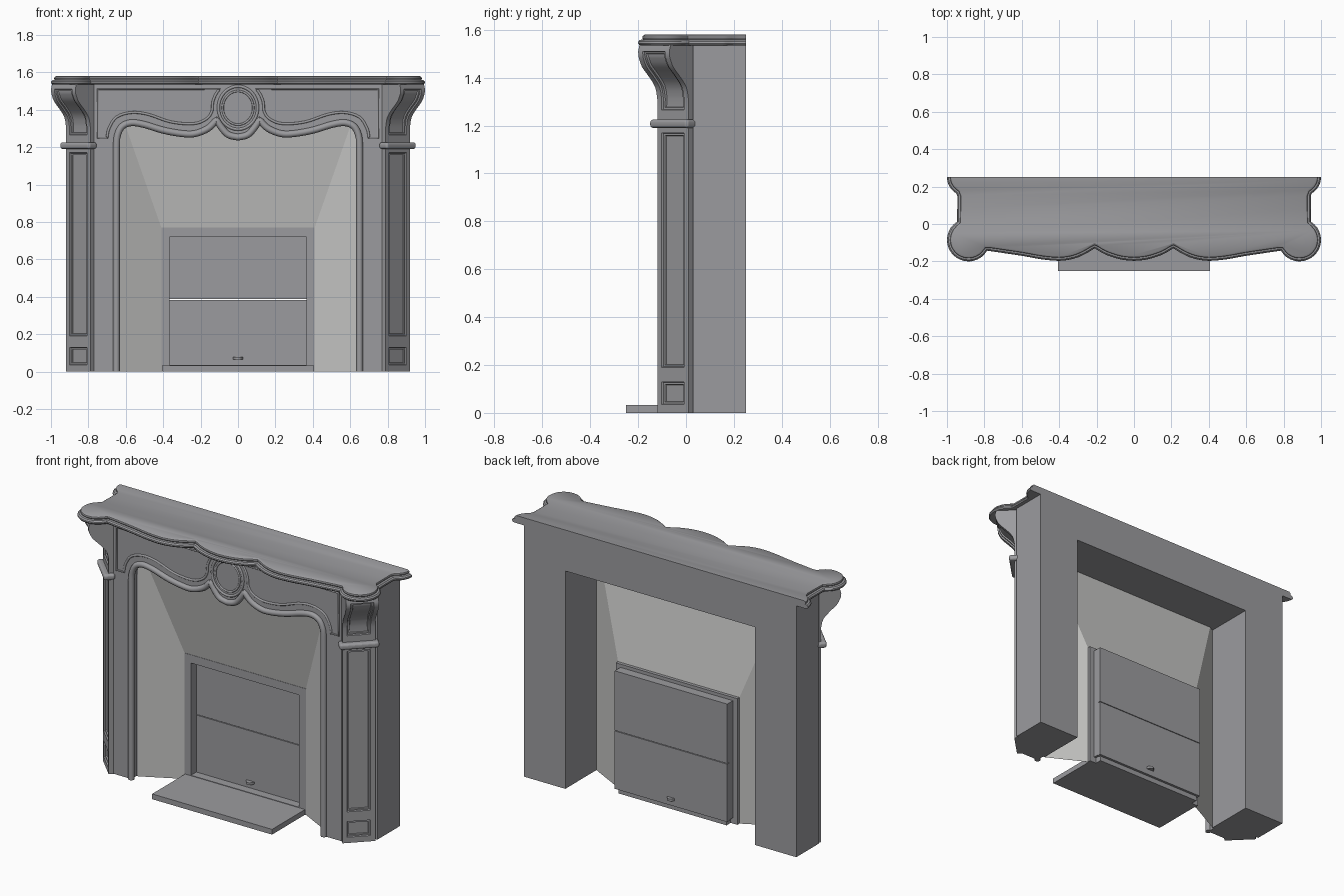
import bpy, bmesh, math
from mathutils import Vector

if "Cube" in bpy.data.objects:
    bpy.data.objects.remove(bpy.data.objects["Cube"])

def material(name, col):
    m = bpy.data.materials.new(name)
    m.diffuse_color = (*col, 1)
    m.use_nodes = True
    m.node_tree.nodes["Principled BSDF"].inputs["Base Color"].default_value = m.diffuse_color
    return m

STONE = material("grey_stone", (0.33, 0.33, 0.345))
PALE = material("pale_panel", (0.56, 0.56, 0.55))
R2 = math.sqrt(0.5)

def finish(name, bm, mat, smooth=False):
    bmesh.ops.recalc_face_normals(bm, faces=bm.faces)
    me = bpy.data.meshes.new(name)
    bm.to_mesh(me)
    bm.free()
    me.materials.append(mat)
    ob = bpy.data.objects.new(name, me)
    bpy.context.collection.objects.link(ob)
    if smooth:
        bpy.ops.object.select_all(action='DESELECT')
        ob.select_set(True)
        bpy.context.view_layer.objects.active = ob
        bpy.ops.object.shade_smooth_by_angle(angle=math.radians(35))
    return ob

def prism(name, pts, vec, mat=STONE):
    """Extrude a flat 3D polygon along vec."""
    bm = bmesh.new()
    f = bm.faces.new([bm.verts.new(p) for p in pts])
    r = bmesh.ops.extrude_face_region(bm, geom=[f], use_keep_orig=True)
    bmesh.ops.translate(bm, vec=vec, verts=[v for v in r['geom'] if isinstance(v, bmesh.types.BMVert)])
    return finish(name, bm, mat)

def box(name, x0, x1, y0, y1, z0, z1, mat=STONE):
    return prism(name, [(x0, y0, z0), (x1, y0, z0), (x1, y1, z0), (x0, y1, z0)], (0, 0, z1 - z0), mat)

def spline(p, n=5):
    """Catmull-Rom samples through 2D points."""
    q = [p[0]] + list(p) + [p[-1]]
    out = []
    for i in range(1, len(q) - 2):
        a, b, c, d = (Vector(v) for v in q[i - 1:i + 3])
        for k in range(n):
            t = k / n
            out.append(tuple(0.5 * (2 * b + (c - a) * t + (2 * a - 5 * b + 4 * c - d) * t * t
                                    + (3 * b - a - 3 * c + d) * t ** 3)))
    return out + [tuple(p[-1])]

def bead(name, pts, y, r, closed=False):
    """Round moulding along an x-z path, converted to a mesh."""
    cu = bpy.data.curves.new(name, 'CURVE')
    cu.dimensions = '3D'
    cu.bevel_depth, cu.bevel_resolution, cu.use_fill_caps = r, 3, True
    sp = cu.splines.new('POLY')
    sp.points.add(len(pts) - 1)
    for p, (x, z) in zip(sp.points, pts):
        p.co = (x, y, z, 1)
    sp.use_cyclic_u = closed
    cu.materials.append(STONE)
    ob = bpy.data.objects.new(name, cu)
    bpy.context.collection.objects.link(ob)
    bpy.ops.object.select_all(action='DESELECT')
    ob.select_set(True)
    bpy.context.view_layer.objects.active = ob
    bpy.ops.object.convert(target='MESH')
    bpy.ops.object.shade_smooth_by_angle(angle=math.radians(40))

def corner(side, s, d, z):
    """Point on the 45 degree corner: s along the face, d outwards."""
    return (side * (0.855 + (s + d) * R2), -0.055 + (s - d) * R2, z)

def corner_part(name, side, profile, panels, smooth=False):
    """Sweep a (d, z) profile across the corner face and sink its panels."""
    bm = bmesh.new()
    cuts = [-0.092, -0.066, 0.066, 0.092]
    g = [[bm.verts.new(corner(side, s, d, z)) for s in cuts] for d, z in profile]
    back = [[bm.verts.new(corner(side, s, -0.05, z)) for s in (cuts[0], cuts[-1])] for _, z in profile]
    sunk = []
    for j in range(len(profile) - 1):
        for i in range(3):
            f = bm.faces.new((g[j][i], g[j][i + 1], g[j + 1][i + 1], g[j + 1][i]))
            if i == 1 and j in panels:
                sunk.append(f)
        for i, k in ((0, 0), (3, 1)):
            bm.faces.new((g[j][i], g[j + 1][i], back[j + 1][k], back[j][k]))
        bm.faces.new((*back[j], *reversed(back[j + 1])))
    for j in (0, -1):
        bm.faces.new((*g[j], back[j][1], back[j][0]))
    bmesh.ops.recalc_face_normals(bm, faces=bm.faces)
    bmesh.ops.inset_region(bm, faces=sunk, thickness=0.003, depth=-0.008, use_even_offset=True)
    bmesh.ops.inset_region(bm, faces=sunk, thickness=0.011, depth=0)
    bmesh.ops.inset_region(bm, faces=sunk, thickness=0.003, depth=-0.008)
    finish(name, bm, STONE, smooth)

# Wavy arch: right half of the opening, mirrored
arch_r = [(0.65, 0)] + spline([(0.65, 1.2), (0.645, 1.26), (0.62, 1.31), (0.57, 1.33), (0.5, 1.32), (0.4, 1.29),
                               (0.3, 1.272), (0.23, 1.272), (0.16, 1.30), (0.115, 1.345)])
arch_r += spline([(0.115, 1.345), (0.085, 1.30), (0.05, 1.265), (0, 1.253)])[1:]
arch = arch_r + [(-x, z) for x, z in reversed(arch_r[:-1])]
bead("arch_moulding", arch, -0.10, 0.018)
face = arch + [(-0.77, 0), (-0.77, 1.54), (0.77, 1.54), (0.77, 0)]
prism("fascia", [(x, -0.10, z) for x, z in face], (0, 0.05, 0))

# Surround body behind the fascia
box("lintel", -0.64, 0.64, -0.05, 0.25, 1.33, 1.54)
leg = [(0.64, 0.25), (0.92, 0.25), (0.92, 0.03), (0.90, 0.03), (0.77, -0.10), (0.77, -0.05), (0.64, -0.05)]

# Frieze carving
frieze = [(0.75, 1.51), (0.75, 1.25)] + spline(
    [(0.70, 1.25), (0.69, 1.30), (0.65, 1.36), (0.57, 1.385), (0.48, 1.375), (0.36, 1.335), (0.24, 1.325),
     (0.17, 1.35), (0.14, 1.39), (0.135, 1.44), (0.12, 1.48), (0.10, 1.51)], 4)
for r, t in ((1.0, 0.008), (0.78, 0.006)):
    bead("oval_medallion", [(0.105 * r * math.cos(a * math.pi / 20), 1.41 + 0.115 * r * math.sin(a * math.pi / 20))
                            for a in range(40)], -0.10, t, True)

corbel = [(0, 1.21), (0, 1.265)] + spline(
    [(0, 1.31), (0.012, 1.36), (0.05, 1.405), (0.09, 1.445), (0.11, 1.485)], 3) + [(0.113, 1.51), (0.104, 1.54)]
for side, tag in ((1, "right"), (-1, "left")):
    prism(tag + "_leg", [(side * x, y, 0) for x, y in leg], (0, 0, 1.54))
    bead(tag + "_frieze_border", [(side * x, z) for x, z in frieze], -0.10, 0.007, True)
    # Diagonal pilaster, corbel and band
    corner_part(tag + "_pilaster", side, [(0, z) for z in (0, 0.035, 0.13, 0.19, 1.17, 1.215)], (1, 3))
    corner_part(tag + "_corbel", side, corbel, range(1, len(corbel) - 2), True)
    band = prism(tag + "_band", [corner(side, s, d, 1.19) for s, d in
                                 ((-0.112, -0.035), (0.112, -0.035), (0.112, 0.03), (-0.112, 0.03))], (0, 0, 0.036))
    bv = band.modifiers.new("round", 'BEVEL')
    bv.width, bv.segments = 0.014, 4
    # Splayed side of the fireplace
    bm = bmesh.new()
    bm.faces.new([bm.verts.new((side * x, y, z)) for x, y, z in (
        (0.41, 0.07, 0), (0.64, -0.05, 0), (0.64, -0.05, 1.33), (0.607, -0.033, 1.33), (0.41, 0.07, 0.77))])
    finish(tag + "_splayed_panel", bm, PALE)
    # Insert frame uprights
    box(tag + "_insert_stile", side * 0.365, side * 0.41, 0.068, 0.09, 0, 0.77)
    box(tag + "_insert_return", side * 0.365, side * 0.38, 0.09, 0.13, 0.035, 0.75)

# Sloping hood panel
bm = bmesh.new()
bm.faces.new([bm.verts.new(p) for p in ((-0.41, 0.07, 0.77), (0.41, 0.07, 0.77),
                                        (0.607, -0.033, 1.33), (-0.607, -0.033, 1.33))])
finish("hood_panel", bm, PALE)

# Insert: rails, two door plates, knob, hearth
box("insert_top_rail", -0.365, 0.365, 0.068, 0.09, 0.72, 0.77)
box("insert_top_return", -0.365, 0.365, 0.09, 0.13, 0.72, 0.75)
box("insert_bottom_rail", -0.365, 0.365, 0.068, 0.13, 0, 0.035)
box("lower_door", -0.38, 0.38, 0.12, 0.145, 0.03, 0.383)
box("upper_door", -0.38, 0.38, 0.12, 0.145, 0.387, 0.75)
bm = bmesh.new()
bmesh.ops.create_cone(bm, cap_ends=True, segments=24, radius1=0.027, radius2=0.027, depth=0.014)
bmesh.ops.scale(bm, vec=(1, 1.4, 1), verts=bm.verts)
bmesh.ops.translate(bm, vec=(0, 0.13, 0.072), verts=bm.verts)
finish("door_knob", bm, STONE, True)
box("hearth", -0.405, 0.405, -0.25, 0.07, 0, 0.032)

# Mantel shelf: lobed outline swept with a moulded edge
half = [(0.90 + 0.1 * math.cos(a), 0.25 + 0.1 * math.sin(a)) for a in (math.radians(-12 * k) for k in range(6))]
half += [(0.945, 0.15), (0.945, 0.08)]
half += [(0.885 + 0.115 * math.cos(a), -0.085 + 0.115 * math.sin(a))
         for a in (math.radians(58 - 208 * k / 18) for k in range(19))]
half += spline([(0.77, -0.145), (0.6, -0.17), (0.5, -0.188), (0.4, -0.197), (0.32, -0.185), (0.26, -0.16),
                (0.21, -0.13)], 3)
half += spline([(0.21, -0.13), (0.16, -0.16), (0.1, -0.182), (0.05, -0.193), (0, -0.197)], 3)[1:]
outline = half + [(-x, y) for x, y in reversed(half[:-1])]

def inset_outline(t):
    out = []
    n = len(outline)
    for i, (x, y) in enumerate(outline):
        a, b = Vector(outline[max(i - 1, 0)]), Vector(outline[min(i + 1, n - 1)])
        e = (b - a).normalized()
        nrm = Vector((e.y, -e.x))            # inward, outline runs clockwise
        if i in (0, n - 1):
            nrm = Vector((-1 if i == 0 else 1, 0))
        out.append((x + nrm.x * t, min(y + nrm.y * t, 0.25)))
    return out

bm = bmesh.new()
rings = [[bm.verts.new((x, y, z)) for x, y in inset_outline(t)] for t, z in (
    (0.018, 1.534), (0.005, 1.537), (0, 1.544), (0.001, 1.551), (0.008, 1.558), (0.02, 1.56),
    (0.017, 1.566), (0.019, 1.574), (0.028, 1.58))]
for lo, hi in zip(rings, rings[1:]):
    for i in range(len(lo)):
        k = (i + 1) % len(lo)
        bm.faces.new((lo[i], lo[k], hi[k], hi[i]))
bm.faces.new(rings[0])
bm.faces.new(rings[-1])
finish("mantel_shelf", bm, STONE, True)
